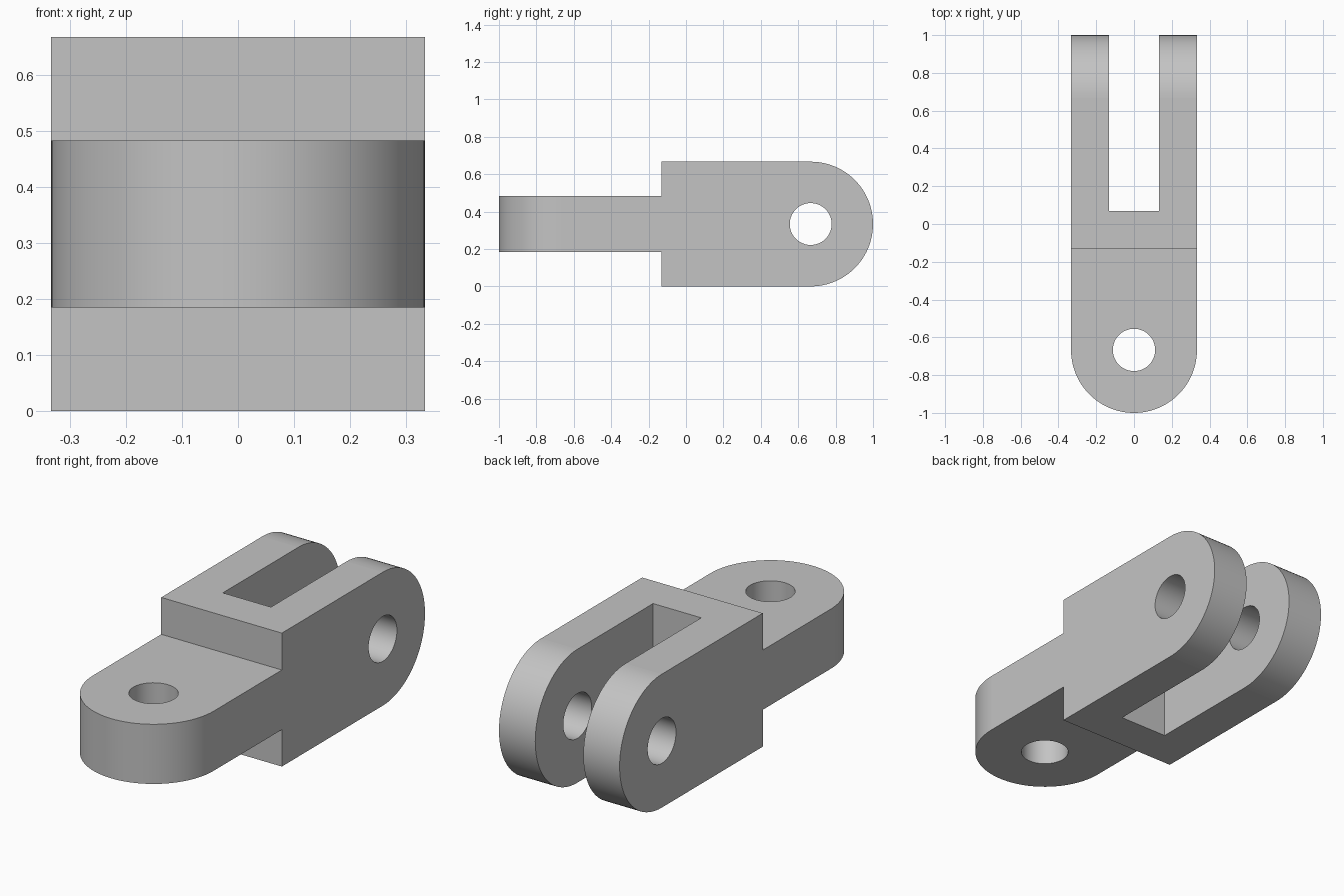
import bpy, bmesh
from math import pi, sin, cos
from mathutils import Vector

cube = bpy.data.objects.get("Cube")
if cube:
    bpy.data.objects.remove(cube, do_unlink=True)

R = 1 / 3            # half width and radius of both rounded ends
PIVOT = 2 / 3        # distance of both pin holes from the centre
HOLE = 0.112         # pin hole radius
TONGUE = 0.149       # half thickness of the tongue
SHOULDER = -0.13     # where the tongue meets the fork
SLOT, SLOT_END = 0.133, 0.07
STEPS = 48

steel = bpy.data.materials.new("light grey")
steel.use_nodes = True
grey = (0.55, 0.55, 0.55, 1)
steel.diffuse_color = grey
steel.node_tree.nodes["Principled BSDF"].inputs["Base Color"].default_value = grey


def arc(cx, cy, radius, start, sweep, steps=STEPS):
    return [(cx + radius * cos(start + sweep * i / steps),
             cy + radius * sin(start + sweep * i / steps)) for i in range(steps + 1)]


def prism(name, outline, place, depth):
    """Extrude a 2D outline; place maps (u, v) to a point on the base face."""
    bm = bmesh.new()
    face = bm.faces.new([bm.verts.new(place(u, v)) for u, v in outline])
    result = bmesh.ops.extrude_face_region(bm, geom=[face])
    moved = [g for g in result["geom"] if isinstance(g, bmesh.types.BMVert)]
    bmesh.ops.translate(bm, verts=moved, vec=Vector(depth))
    bmesh.ops.recalc_face_normals(bm, faces=bm.faces)
    mesh = bpy.data.meshes.new(name)
    bm.to_mesh(mesh)
    bm.free()
    mesh.materials.append(steel)
    obj = bpy.data.objects.new(name, mesh)
    bpy.context.collection.objects.link(obj)
    return obj


def across(u, v):    # side outline (y, z), extruded along x
    return (-1, u, v)


def upward(u, v):    # plan outline (x, y), extruded along z
    return (u, v, -1)


# Side outline: thin tongue, tall body, rounded fork end
side = [(SHOULDER, 0)] + arc(PIVOT, R, R, -pi / 2, pi)
side += [(SHOULDER, 2 * R), (SHOULDER, R + TONGUE), (-1.5, R + TONGUE),
         (-1.5, R - TONGUE), (SHOULDER, R - TONGUE)]
link = prism("clevis_link", side, across, (2, 0, 0))

# Plan outline: rounded tongue end, straight flanks, open fork slot
plan = arc(0, -PIVOT, R, pi, pi)
plan += [(R, 1.5), (SLOT, 1.5), (SLOT, SLOT_END),
         (-SLOT, SLOT_END), (-SLOT, 1.5), (-R, 1.5)]
plan_cutter = prism("plan_cutter", plan, upward, (0, 0, 3))

# Pin holes: vertical through the tongue, crosswise through the fork
tongue_hole = prism("tongue_hole_cutter", arc(0, -PIVOT, HOLE, 0, 2 * pi)[:-1],
                    upward, (0, 0, 3))
fork_hole = prism("fork_hole_cutter", arc(PIVOT, R, HOLE, 0, 2 * pi)[:-1],
                  across, (2, 0, 0))

bpy.ops.object.select_all(action='DESELECT')
link.select_set(True)
bpy.context.view_layer.objects.active = link
for cutter, mode in ((plan_cutter, 'INTERSECT'), (tongue_hole, 'DIFFERENCE'),
                     (fork_hole, 'DIFFERENCE')):
    mod = link.modifiers.new(cutter.name, 'BOOLEAN')
    mod.operation, mod.solver, mod.object = mode, 'EXACT', cutter
    bpy.ops.object.modifier_apply(modifier=mod.name)
    bpy.data.objects.remove(cutter, do_unlink=True)

# Smooth the round surfaces, keep the planar faces flat
bpy.ops.object.shade_smooth_by_angle(angle=pi / 6)
for poly in link.data.polygons:
    if max(abs(c) for c in poly.normal) > 0.9999:
        poly.use_smooth = False
